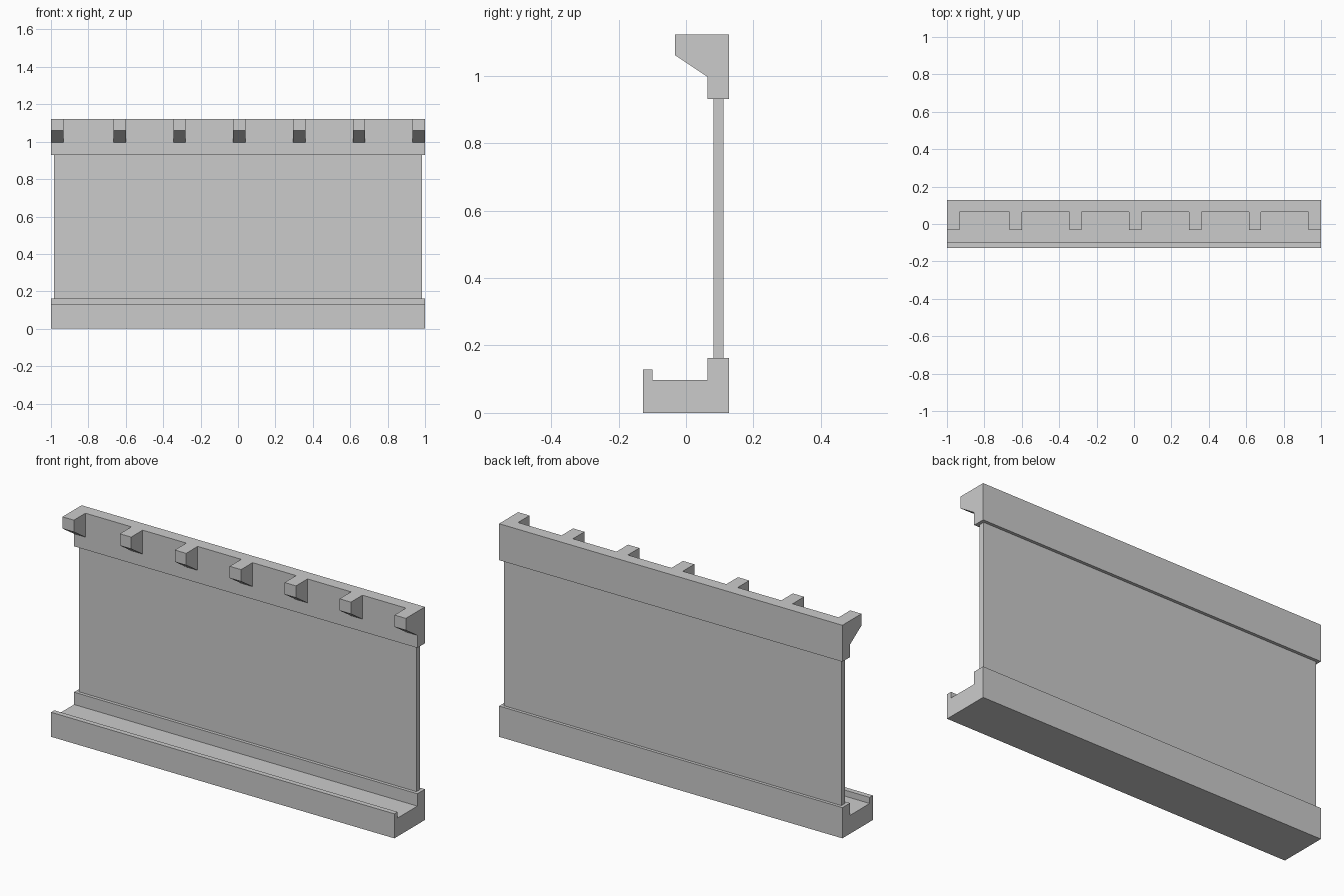
import bpy, bmesh

if "Cube" in bpy.data.objects:
    bpy.data.objects.remove(bpy.data.objects["Cube"])


def extrude_profile(name, profile, spans):
    """Extrude a (y, z) profile along x, once per (x0, x1) span."""
    bm = bmesh.new()
    for x0, x1 in spans:
        face = bm.faces.new([bm.verts.new((x0, y, z)) for y, z in profile])
        result = bmesh.ops.extrude_face_region(bm, geom=[face], use_keep_orig=True)
        moved = [g for g in result["geom"] if isinstance(g, bmesh.types.BMVert)]
        bmesh.ops.translate(bm, verts=moved, vec=(x1 - x0, 0, 0))
    bmesh.ops.recalc_face_normals(bm, faces=bm.faces)
    mesh = bpy.data.meshes.new(name)
    bm.to_mesh(mesh)
    bm.free()
    obj = bpy.data.objects.new(name, mesh)
    bpy.context.collection.objects.link(obj)
    return obj


def rect(y0, y1, z0, z1):
    return [(y0, z0), (y1, z0), (y1, z1), (y0, z1)]


BACK, WALL = 0.127, 0.064      # back plane and front plane of the rails
FULL = [(-1.0, 1.0)]

# Base with front lip, sunken tray and raised back
extrude_profile("base_trough", [
    (-0.127, 0), (BACK, 0), (BACK, 0.162), (WALL, 0.162),
    (WALL, 0.097), (-0.10, 0.097), (-0.10, 0.129), (-0.127, 0.129)], FULL)

# Thin wall panel, slightly inset at both ends
extrude_profile("wall_panel", rect(0.081, 0.111, 0.162, 0.93), [(-0.983, 0.983)])

# Top rail
extrude_profile("top_rail", rect(WALL, BACK, 0.93, 1.122), FULL)

# Row of sloped brackets along the front of the top rail
WIDTH = 0.066
starts = [-1.0] + [-0.666 + 0.32 * i for i in range(6)]
extrude_profile("rail_brackets", [
    (WALL, 0.996), (WALL, 1.122), (-0.032, 1.122), (-0.032, 1.06)],
    [(x, x + WIDTH) for x in starts])
